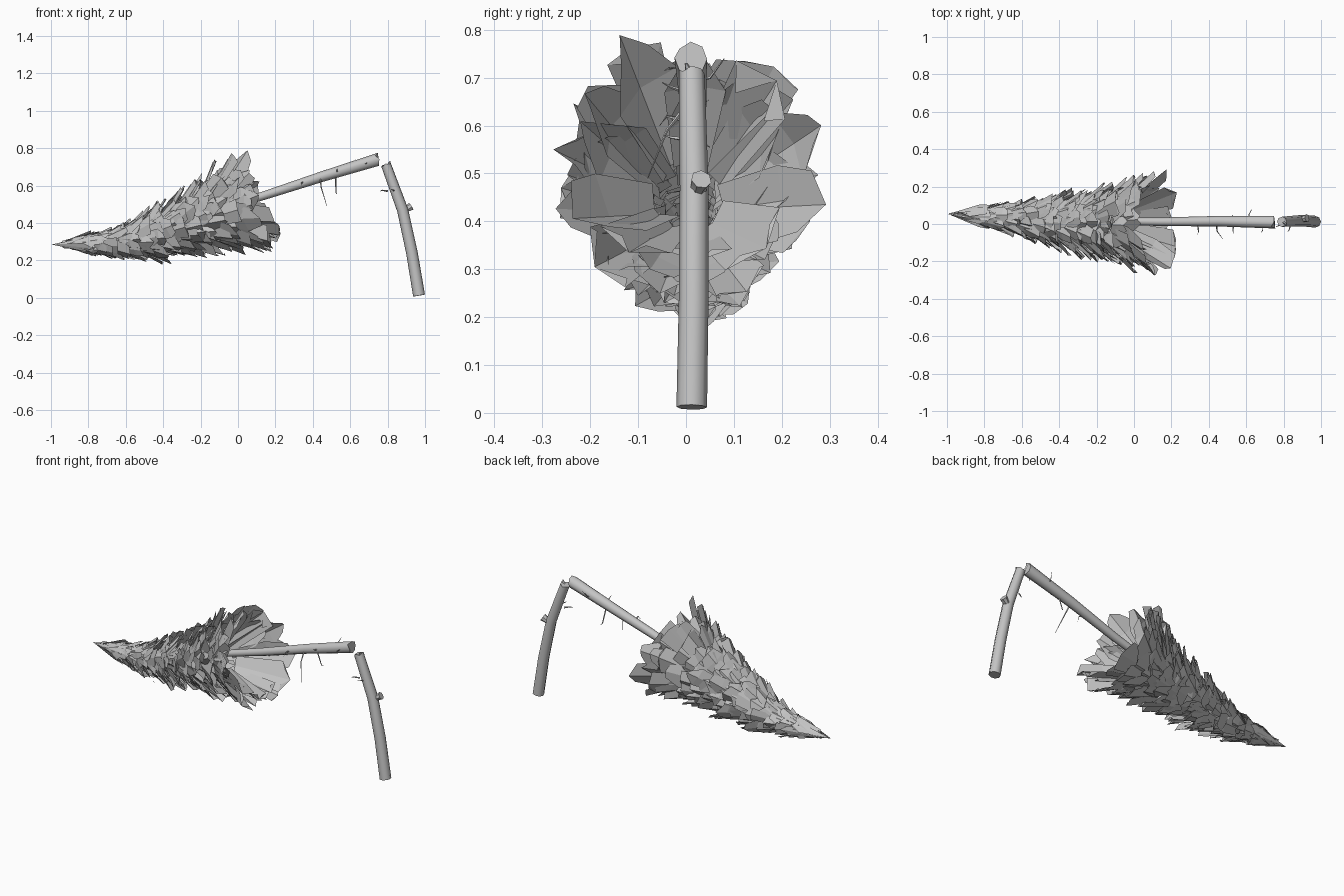
import bpy, bmesh, math, random
from mathutils import Vector

if "Cube" in bpy.data.objects:
    bpy.data.objects.remove(bpy.data.objects["Cube"])

random.seed(7)
R = random.uniform


def material(name, c):
    m = bpy.data.materials.new(name)
    m.diffuse_color = (c, c, c, 1)
    m.use_nodes = True
    m.node_tree.nodes["Principled BSDF"].inputs["Base Color"].default_value = m.diffuse_color
    return m


GREY = material("plain grey", 0.55)


def finish(bm, name, smooth=False):
    me = bpy.data.meshes.new(name)
    bm.to_mesh(me)
    bm.free()
    ob = bpy.data.objects.new(name, me)
    bpy.context.collection.objects.link(ob)
    me.materials.append(GREY)
    if smooth:
        bpy.ops.object.select_all(action='DESELECT')
        ob.select_set(True)
        bpy.context.view_layer.objects.active = ob
        bpy.ops.object.shade_smooth_by_angle(angle=math.radians(50))
    return ob


def tube(bm, pts, radii, sides=8, jag=0.0):
    """Tapered tube through points, with closed ends."""
    pts = [Vector(p) for p in pts]
    rings = []
    for i, p in enumerate(pts):
        d = (pts[min(i + 1, len(pts) - 1)] - pts[max(i - 1, 0)]).normalized()
        a = d.cross(Vector((0, 1, 0)))
        if a.length < 0.2:
            a = d.cross(Vector((1, 0, 0)))
        a.normalize()
        b = d.cross(a)
        ring = []
        for k in range(sides):
            t = 2 * math.pi * k / sides
            off = d * R(-jag, jag) if i == len(pts) - 1 else Vector()
            ring.append(bm.verts.new(p + (a * math.cos(t) + b * math.sin(t)) * radii[i] + off))
        rings.append(ring)
    for r0, r1 in zip(rings, rings[1:]):
        for k in range(sides):
            j = (k + 1) % sides
            bm.faces.new((r0[k], r0[j], r1[j], r1[k]))
    bm.faces.new(rings[0][::-1])
    bm.faces.new(rings[-1])


def interp(table, x):
    for (x0, v0), (x1, v1) in zip(table, table[1:]):
        if x <= x1:
            return v0 + (v1 - v0) * (x - x0) / (x1 - x0)
    return table[-1][1]


# Standing stump with a broken top and a cut branch knob
bm = bmesh.new()
tube(bm, [(0.968, 0.012, 0.012), (0.93, 0.016, 0.24), (0.88, 0.017, 0.47), (0.79, 0.012, 0.715)],
     [0.032, 0.031, 0.030, 0.027], jag=0.01)
tube(bm, [(0.88, 0.02, 0.46), (0.905, 0.027, 0.475), (0.925, 0.032, 0.488)], [0.022, 0.017, 0.022], 7)
tube(bm, [(0.80, 0.01, 0.70), (0.813, 0.0, 0.73)], [0.012, 0.003], 5)
finish(bm, "broken_stump", True)

# Fallen trunk, running from the break into the crown and out to the tip
bm = bmesh.new()
tube(bm, [(-0.97, 0.053, 0.285), (-0.65, 0.04, 0.31), (-0.3, 0.02, 0.41), (0.15, 0.012, 0.55),
          (0.45, 0.015, 0.648), (0.75, 0.01, 0.74)],
     [0.003, 0.008, 0.016, 0.023, 0.028, 0.034], jag=0.01)
finish(bm, "fallen_trunk", True)

# Bare twigs on both trunk pieces
bm = bmesh.new()
for pts in [[(0.44, 0, 0.64), (0.445, -0.04, 0.59), (0.475, -0.08, 0.49)],
            [(0.34, 0, 0.61), (0.345, -0.04, 0.62), (0.34, -0.055, 0.60)],
            [(0.52, 0.0, 0.67), (0.525, 0.04, 0.56), (0.53, 0.05, 0.555)],
            [(0.61, 0, 0.69), (0.615, 0.05, 0.70), (0.63, 0.08, 0.74)],
            [(0.53, 0, 0.67), (0.53, -0.03, 0.68), (0.53, -0.05, 0.69)],
            [(0.80, 0.01, 0.57), (0.77, -0.01, 0.575), (0.76, -0.015, 0.57)],
            [(0.84, 0.01, 0.57), (0.83, -0.03, 0.575), (0.82, -0.045, 0.58)],
            [(0.69, 0.0, 0.72), (0.688, -0.035, 0.72), (0.68, -0.045, 0.715)]]:
    tube(bm, pts, [0.005, 0.003, 0.001], 4)
finish(bm, "twigs")

# Crown: rings of creased branch cards sweeping back from tip to base
AX_Z = [(-1, .285), (-.65, .29), (-.4, .345), (0, .485), (.3, .59)]
AX_Y = [(-1, .055), (-.6, .03), (-.2, .005), (.3, .005)]
RAD = [(-1, .0), (-.8, .055), (-.6, .105), (-.4, .165), (-.2, .205), (0, .25), (.15, .31), (.3, .33)]


def axis(x):
    return Vector((x, interp(AX_Y, x), interp(AX_Z, x)))


def card(bm, x_end, ang, length, width, grow):
    along = (axis(x_end + .05) - axis(x_end - .05)).normalized()
    side = along.cross(Vector((0, 0, 1))).normalized()
    up = side.cross(along)
    out = side * math.cos(ang) + up * math.sin(ang)
    rad = interp(RAD, x_end) * grow
    end = axis(x_end) + out * rad
    x0 = max(x_end - length, -0.99)
    root = axis(x0) + out * interp(RAD, x0) * 0.35
    run = end - root
    tang = along.cross(out).normalized()
    tang = (tang + out * R(-.35, .35) + along * R(-.2, .2)).normalized()
    sag = run.cross(tang).normalized()
    if sag.dot(out) > 0:
        sag = -sag
    sag *= width * R(0.08, 0.25)
    rows = []
    a, b = R(0.55, 0.8), R(0.6, 0.95)
    for f, w in ((0, .28), (a, .5), (b + .05, R(.15, .42))):
        mid = root + run * (f if f < b else 1.0)
        back = run * (0.0 if f < b else R(.02, .22))
        rows.append([bm.verts.new(mid - tang * width * w + sag - back),
                     bm.verts.new(mid),
                     bm.verts.new(mid + tang * width * w + sag - back * R(0, 1.2))])
    for r0, r1 in zip(rows, rows[1:]):
        for k in (0, 1):
            bm.faces.new((r0[k], r0[k + 1], r1[k + 1], r1[k]))


bm = bmesh.new()
LAYERS = 25
for i in range(LAYERS):
    t = i / (LAYERS - 1)
    x = -0.8 + 0.89 * t
    n = round(7 + 8 * t)
    for k in range(n):
        ang = 2 * math.pi * (k + 0.5 * (i % 2) + R(-.3, .3)) / n
        card(bm, x + R(-.025, .025), ang, .12 + .09 * t + R(-.02, .03),
             .06 + .075 * t + R(-.015, .03), R(.82, 1.08))
# Larger loose cards at the open base and one upright spray on top
for deg, x, w, g in [(62, .14, .17, 1.0), (100, .07, .14, .8), (135, .10, .17, .9), (165, .13, .16, .95),
                     (200, .14, .17, 1.0), (232, .16, .18, .85), (265, .13, .15, .75), (300, .15, .16, .8),
                     (330, .15, .17, .9), (5, .12, .16, .95), (35, .11, .15, .9)]:
    card(bm, x, math.radians(deg), .24, w, g)
for d in (84, 92, 99):
    card(bm, -.04 + R(-.01, .01), math.radians(d), .17, .07, 1.16)
finish(bm, "crown_branches")

# Slender cards closing the pointed tip
bm = bmesh.new()
tip = Vector((-1, 0.055, 0.285))
for k in range(9):
    a = 2 * math.pi * k / 9 + R(-.2, .2)
    xe = R(-.78, -.66)
    r = .06 + .1 * (xe + .78)
    v = []
    for da, rr, xx in ((-.5, r, xe - .06), (0, r * 1.2, xe), (.5, r, xe - .05)):
        c = axis(xx)
        v.append(bm.verts.new(c + Vector((0, math.cos(a + da) * rr, math.sin(a + da) * rr * .85))))
    p = bm.verts.new(tip + Vector((R(0, .05) if k else 0, 0, 0)))
    bm.faces.new((p, v[0], v[1]))
    bm.faces.new((p, v[1], v[2]))
finish(bm, "crown_tip")
